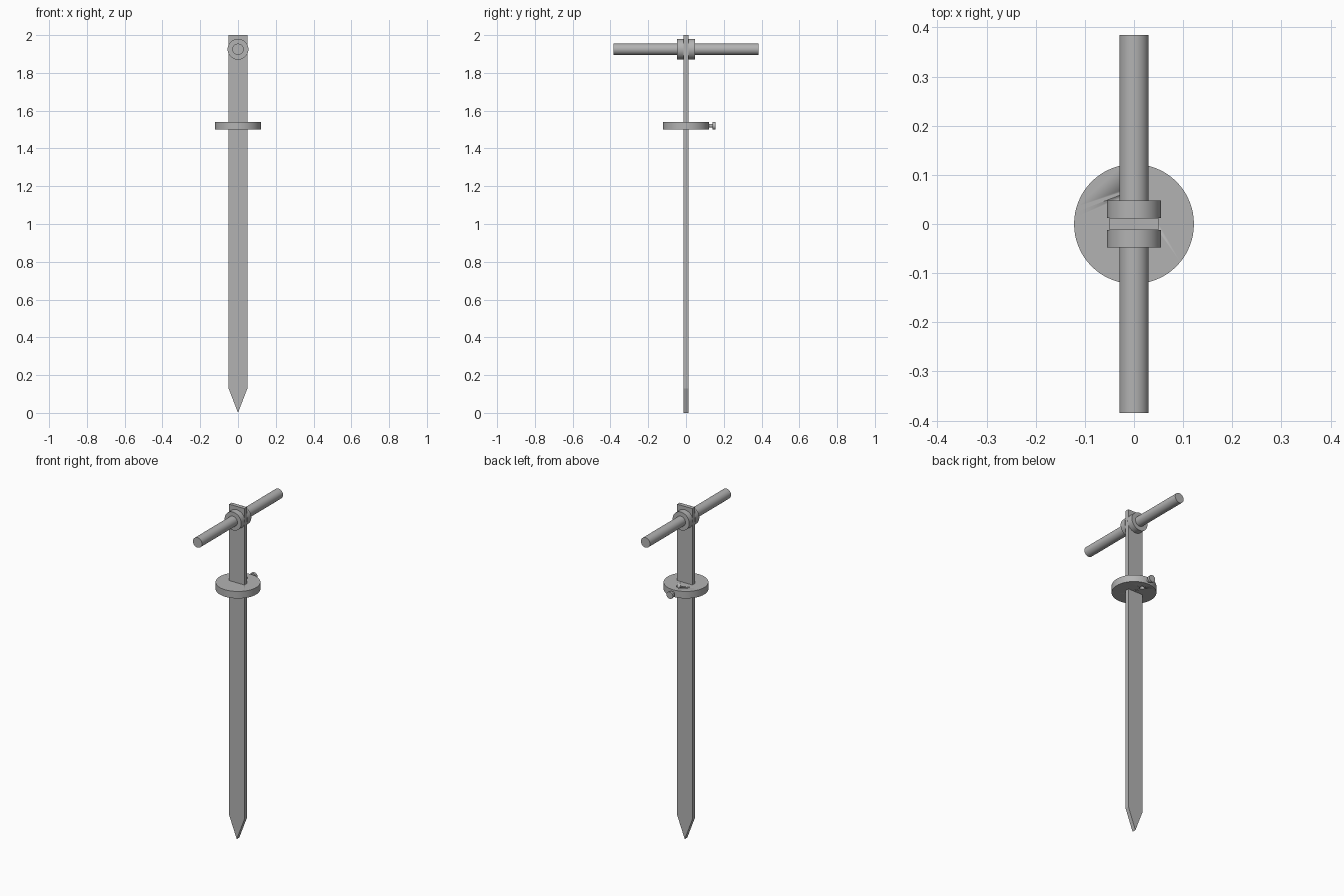
import bpy
import bmesh
import math

cube = bpy.data.objects.get("Cube")
if cube:
    bpy.data.objects.remove(cube, do_unlink=True)

steel = bpy.data.materials.new("grey steel")
steel.use_nodes = True
grey = (0.45, 0.45, 0.45, 1)
steel.diffuse_color = grey
steel.node_tree.nodes["Principled BSDF"].inputs["Base Color"].default_value = grey

ROD_Z = 1.925
DISC_Z = 1.52
HALF_THICK = 0.012


def cylinder(name, radius, y0, y1, z, sides=48):
    """Smooth-sided cylinder along y, from y0 to y1."""
    bpy.ops.mesh.primitive_cylinder_add(
        vertices=sides, radius=radius, depth=y1 - y0,
        location=(0, (y0 + y1) / 2, z), rotation=(math.pi / 2, 0, 0))
    return finish(name)


def finish(name):
    obj = bpy.context.object
    obj.name = name
    obj.data.materials.append(steel)
    bpy.ops.object.shade_smooth_by_angle(angle=math.radians(35))
    return obj


# Flat pointed blade, extruded from its outline
outline = [(0, 0), (0.05, 0.13), (0.05, 2), (-0.05, 2), (-0.05, 0.13)]
bm = bmesh.new()
face = bm.faces.new([bm.verts.new((x, -HALF_THICK, z)) for x, z in outline])
side = bmesh.ops.extrude_face_region(bm, geom=[face])["geom"]
bmesh.ops.translate(bm, vec=(0, 2 * HALF_THICK, 0),
                    verts=[v for v in side if isinstance(v, bmesh.types.BMVert)])
bmesh.ops.recalc_face_normals(bm, faces=bm.faces)
mesh = bpy.data.meshes.new("blade")
bm.to_mesh(mesh)
bm.free()
mesh.materials.append(steel)
blade = bpy.data.objects.new("blade", mesh)
bpy.context.collection.objects.link(blade)

# Cross handle and its two collars
cylinder("handle_rod", 0.03, -0.385, 0.385, ROD_Z)
cylinder("front_collar", 0.055, -0.048, -HALF_THICK, ROD_Z)
cylinder("back_collar", 0.055, HALF_THICK, 0.048, ROD_Z)

# Sliding depth stop with a small vertical hole behind the blade
bpy.ops.mesh.primitive_cylinder_add(vertices=64, radius=0.122, depth=0.042,
                                    location=(0, 0, DISC_Z))
disc = finish("depth_stop_disc")
bpy.ops.mesh.primitive_cylinder_add(vertices=24, radius=0.014, depth=0.2,
                                    location=(0, 0.068, DISC_Z))
cutter = finish("hole_cutter")
cutter.hide_render = True
cutter.hide_viewport = True
cut = disc.modifiers.new("hole", 'BOOLEAN')
cut.operation = 'DIFFERENCE'
cut.object = cutter

# Thumbscrew that locks the stop
cylinder("screw_shank", 0.01, 0.115, 0.142, DISC_Z, 24)
cylinder("screw_head", 0.021, 0.14, 0.155, DISC_Z, 32)
